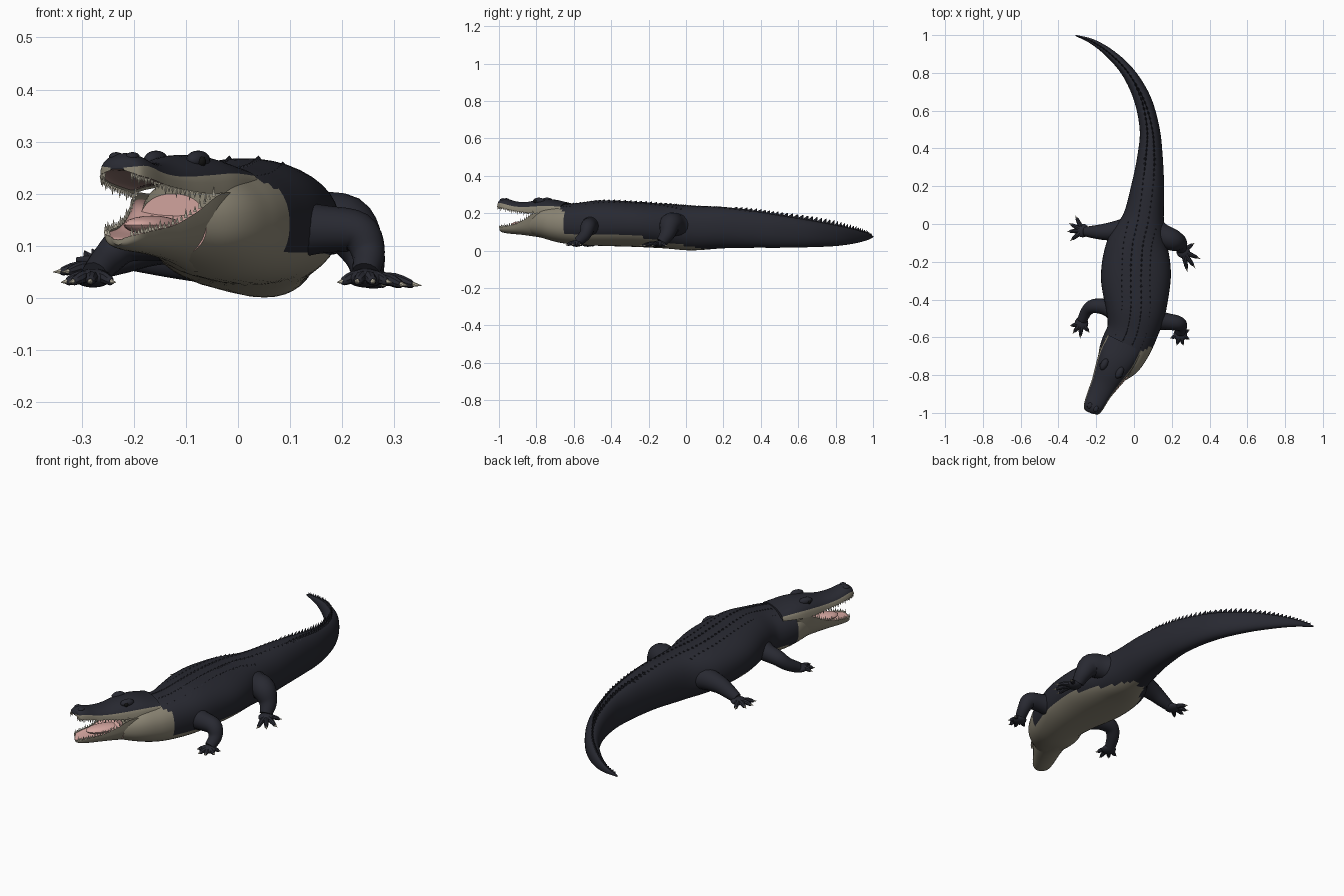
import bpy, bmesh, math
from mathutils import Vector, Matrix

if "Cube" in bpy.data.objects:
    bpy.data.objects.remove(bpy.data.objects["Cube"])


def material(name, rgb):
    m = bpy.data.materials.new(name)
    m.diffuse_color = (*rgb, 1)
    m.use_nodes = True
    m.node_tree.nodes["Principled BSDF"].inputs["Base Color"].default_value = m.diffuse_color
    return m


HIDE = material("dark hide", (0.021, 0.022, 0.031))
BEIGE = material("beige belly", (0.26, 0.235, 0.175))
PINK = material("pink mouth", (0.68, 0.39, 0.36))
PALATE = material("dull palate", (0.30, 0.19, 0.17))
IVORY = material("ivory", (0.62, 0.57, 0.45))
BLACK = material("eye black", (0.006, 0.006, 0.006))


def finish(name, bm, mats, angle=40):
    bmesh.ops.recalc_face_normals(bm, faces=bm.faces[:])
    me = bpy.data.meshes.new(name)
    bm.to_mesh(me)
    bm.free()
    for m in mats:
        me.materials.append(m)
    ob = bpy.data.objects.new(name, me)
    bpy.context.collection.objects.link(ob)
    bpy.context.view_layer.objects.active = ob
    ob.select_set(True)
    bpy.ops.object.shade_smooth_by_angle(angle=math.radians(angle))
    ob.select_set(False)
    return ob


def smooth_path(rows, k):
    """Catmull-Rom resampling of rows of numbers."""
    pts = [Vector(r) for r in rows]
    pts = [2 * pts[0] - pts[1]] + pts + [2 * pts[-1] - pts[-2]]
    out = []
    for i in range(1, len(pts) - 2):
        a, b, c, d = pts[i - 1:i + 3]
        for j in range(k):
            t = j / k
            out.append(0.5 * (2 * b + (c - a) * t + (2 * a - 5 * b + 4 * c - d) * t * t
                              + (3 * b - a - 3 * c + d) * t ** 3))
    return out + [pts[-2]]


def loft(bm, rings, rule=None):
    """Skin closed rings; rule(ring number, segment, centre) picks the material."""
    vs = [[bm.verts.new(p) for p in r] for r in rings]
    n = len(vs[0])
    for i in range(len(vs) - 1):
        for j in range(n):
            f = bm.faces.new((vs[i][j], vs[i][(j + 1) % n], vs[i + 1][(j + 1) % n], vs[i + 1][j]))
            if rule:
                f.material_index = rule(i, j, f.calc_center_median())
    return bm.faces.new(vs[0]), bm.faces.new(vs[-1])


def side_at(st, i):
    a, b = st[max(i - 1, 0)], st[min(i + 1, len(st) - 1)]
    return Vector((-(b[1] - a[1]), b[0] - a[0], 0)).normalized()


def spow(v, e):
    return math.copysign(abs(v) ** e, v)


# Trunk and tail: x, y, bottom z, top z, half width
TRUNK = smooth_path([
    (-.125, -.80, .08, .20, .075), (-.085, -.73, .058, .235, .115), (-.05, -.66, .04, .245, .13),
    (-.01, -.57, .03, .255, .135), (.01, -.45, .025, .268, .16), (.01, -.28, .02, .262, .185),
    (.018, -.12, .012, .25, .165), (.05, .03, .001, .24, .11), (.073, .2, .012, .233, .087),
    (.085, .36, .015, .215, .067), (.083, .5, .015, .19, .053), (.045, .66, .018, .162, .045),
    (-.03, .8, .024, .135, .034), (-.125, .9, .038, .112, .024), (-.22, .965, .055, .093, .014),
    (-.31, .999, .07, .078, .003)], 6)
N = 40


def trunk_rule(i, j, c):
    if c.y < -.655 and c.z < .225:
        return 1
    limit = .085 if c.y < -.3 else .085 - (c.y + .3) * .19
    return 1 if c.y < .1 and c.z < limit else 0


rings = []
for i, s in enumerate(TRUNK):
    side, h = side_at(TRUNK, i), (s[3] - s[2]) / 2
    rings.append([Vector((s[0], s[1], s[2] + h)) + side * s[4] * spow(math.cos(a), .9)
                  + Vector((0, 0, h * spow(math.sin(a), .9)))
                  for a in (2 * math.pi * k / N for k in range(N))])
bm = bmesh.new()
throat, _ = loft(bm, rings, trunk_rule)
throat.material_index = 2
finish("body_and_tail", bm, [HIDE, BEIGE, PINK])

# Jaws: x, y, lip z, outer z, half width; the flat side is hollowed
UPPER = smooth_path([
    (-.232, -1.0, .245, .256, .014), (-.228, -.99, .236, .27, .04), (-.215, -.965, .229, .278, .052),
    (-.19, -.91, .216, .263, .06), (-.16, -.85, .207, .26, .069), (-.125, -.78, .2, .273, .086),
    (-.09, -.71, .207, .273, .1), (-.05, -.63, .215, .255, .1)], 5)
LOWER = smooth_path([
    (-.230, -.987, .115, .102, .012), (-.222, -.975, .123, .096, .038), (-.205, -.94, .13, .09, .05),
    (-.175, -.885, .14, .085, .061), (-.145, -.83, .165, .078, .075), (-.115, -.77, .2, .068, .092),
    (-.08, -.70, .2, .05, .1)], 5)
M = 32


def jaw(name, st, skin, lip, inner, lip_rows):
    rings = []
    for i, s in enumerate(st):
        side, ring = side_at(st, i), []
        for k in range(M):
            a = 2 * math.pi * k / M
            c, q = math.cos(a), math.sin(a)
            up = abs(q) ** .75 if q >= 0 else .25 * abs(q) ** .6
            ring.append(Vector((s[0], s[1], s[2] + (s[3] - s[2]) * up)) + side * s[4] * c)
        rings.append(ring)

    def rule(i, j, c):
        if M // 2 < j < M - 1:
            return 2
        return 1 if j < lip_rows or j >= M // 2 - lip_rows else 0
    bm = bmesh.new()
    loft(bm, rings, rule)
    finish(name, bm, [skin, lip, inner])


jaw("upper_head", UPPER, HIDE, BEIGE, PALATE, 2)
jaw("lower_jaw", LOWER, BEIGE, BEIGE, PINK, 2)


def cone(bm, base, tip, r, seg=6, mat=0):
    base, tip = Vector(base), Vector(tip)
    d = tip - base
    rot = d.to_track_quat('Z', 'Y').to_matrix().to_4x4()
    res = bmesh.ops.create_cone(bm, cap_ends=True, segments=seg, radius1=r, radius2=r * .1,
                                depth=d.length, matrix=Matrix.Translation((base + tip) / 2) @ rot)
    for f in {f for v in res["verts"] for f in v.link_faces}:
        f.material_index = mat


def ball(bm, loc, size, turn=0):
    bmesh.ops.create_uvsphere(bm, u_segments=16, v_segments=10, radius=1,
                              matrix=Matrix.Translation(loc) @ Matrix.Rotation(turn, 4, 'Z')
                              @ Matrix.Diagonal((*size, 1)))


# Teeth along both jaw edges
bm = bmesh.new()
for st, sign in ((UPPER, -1), (LOWER, 1)):
    for i in range(3, 25):
        for sd in (-1, 1):
            s = st[i]
            p = Vector((s[0], s[1], s[2])) + side_at(st, i) * s[4] * .94 * sd
            cone(bm, p, p + Vector((0, 0, sign * (.018 if i % 3 == 0 else .011))), .004)
finish("teeth", bm, [IVORY])

HEAD_TURN = math.atan2(-.879, -.476)
# Tongue
bm = bmesh.new()
ball(bm, (-.165, -.86, .14), (.085, .042, .018), HEAD_TURN)
finish("tongue", bm, [PINK])

# Brows, nostril bumps and eyes
bm, eyes = bmesh.new(), bmesh.new()
head_side = Vector((.879, -.476, 0))
for sd in (-1, 1):
    p = Vector((-.117, -.765, 0)) + head_side * .046 * sd
    ball(bm, p + Vector((0, 0, .265)), (.034, .019, .018), HEAD_TURN)
    ball(bm, Vector((-.218, -.97, .271)) + head_side * .018 * sd, (.017, .013, .009), HEAD_TURN)
    ball(eyes, p + head_side * .011 * sd + Vector((-.005, -.01, .262)), (.011, .011, .011))
finish("brows_and_nostrils", bm, [HIDE])
finish("eyes", eyes, [BLACK])

# Scutes: low rows on the back, a double crest that joins into one on the tail
bm = bmesh.new()


def scute(i, off, length, width, height):
    s, side = TRUNK[i], side_at(TRUNK, i)
    fwd = Vector((side.y, -side.x, 0))
    drop = (s[3] - s[2]) / 2 * (1 - math.sqrt(max(0, 1 - (off / max(s[4], .001)) ** 2)))
    c = Vector((s[0], s[1], s[3] - drop - .006)) + side * off
    base = [bm.verts.new(c + fwd * a * length + side * b * width)
            for a, b in ((-.5, 0), (0, .5), (.5, 0), (0, -.5))]
    tip = bm.verts.new(c - fwd * .45 * length + Vector((0, 0, height + .006)))
    if (tip.co - fwd * length).y < tip.co.y:
        tip.co += fwd * .9 * length
    for k in range(4):
        bm.faces.new((base[k], base[(k + 1) % 4], tip))
    bm.faces.new(base)


for i in range(14, 54):
    for off in (-.075, -.028, .028, .075):
        if abs(off) < TRUNK[i][4] * .6:
            scute(i, off, .035, .022, .007)
for i in range(50, 70):
    for sd in (-1, 1):
        scute(i, sd * .026 * (70 - i) / 20, .04, .014, .012 + .012 * (i - 50) / 20)
for i in range(70, 89):
    scute(i, 0, .036, .012, .026 - .018 * (i - 70) / 19)
finish("back_scutes", bm, [HIDE], 20)


def tube(bm, rows, k=5, n=16):
    st = smooth_path(rows, k)
    side, rings = Vector((0, 1, 0)), []
    for i, s in enumerate(st):
        t = (st[min(i + 1, len(st) - 1)] - st[max(i - 1, 0)]).to_3d().normalized()
        side = (side - t * side.dot(t)).normalized()
        up = t.cross(side)
        rings.append([Vector(s[:3]) + (side * math.cos(a) + up * math.sin(a)) * s[3]
                      for a in (2 * math.pi * j / n for j in range(n))])
    loft(bm, rings)


def leg(name, path, palm, tips, floor=.03):
    bm = bmesh.new()
    tube(bm, path)
    ball(bm, palm, (.036, .036, .018))
    p = Vector(palm)
    for x, y in tips:
        tip = Vector((x, y, floor))
        a, b = p.lerp(tip, .45), p.lerp(tip, .78)
        a.z += .005
        tube(bm, [(*p, .014), (*a, .012), (*b, .008), (*p.lerp(tip, .84), .003)], 3, 8)
        cone(bm, p.lerp(tip, .76), tip, .0065, 8, 1)
    finish(name, bm, [HIDE, IVORY])


# Legs: joints with radius, palm centre, claw tips
leg("front_right_leg",
    [(.08, -.5, .13, .06), (.165, -.515, .132, .046), (.23, -.525, .125, .04),
     (.25, -.54, .085, .032), (.245, -.575, .048, .026)],
    (.245, -.585, .038), [(.19, -.605), (.225, -.645), (.262, -.645), (.295, -.61), (.295, -.56)])
leg("front_left_leg",
    [(-.08, -.47, .12, .06), (-.15, -.44, .115, .044), (-.215, -.435, .105, .037),
     (-.25, -.46, .075, .031), (-.275, -.51, .045, .026)],
    (-.278, -.525, .038), [(-.34, -.54), (-.325, -.58), (-.285, -.605), (-.235, -.575)])
leg("rear_right_leg",
    [(.07, 0, .12, .07), (.14, -.055, .138, .062), (.205, -.085, .14, .058),
     (.24, -.1, .09, .042), (.25, -.13, .045, .03)],
    (.26, -.145, .036), [(.352, -.185), (.325, -.235), (.283, -.255), (.32, -.1)], .024)
leg("rear_left_leg",
    [(0, -.02, .12, .07), (-.08, -.035, .12, .056), (-.16, -.042, .105, .043),
     (-.22, -.042, .08, .033), (-.26, -.04, .062, .025)],
    (-.272, -.035, .055), [(-.355, -.04), (-.338, -.09), (-.31, .045), (-.345, .005)], .05)
